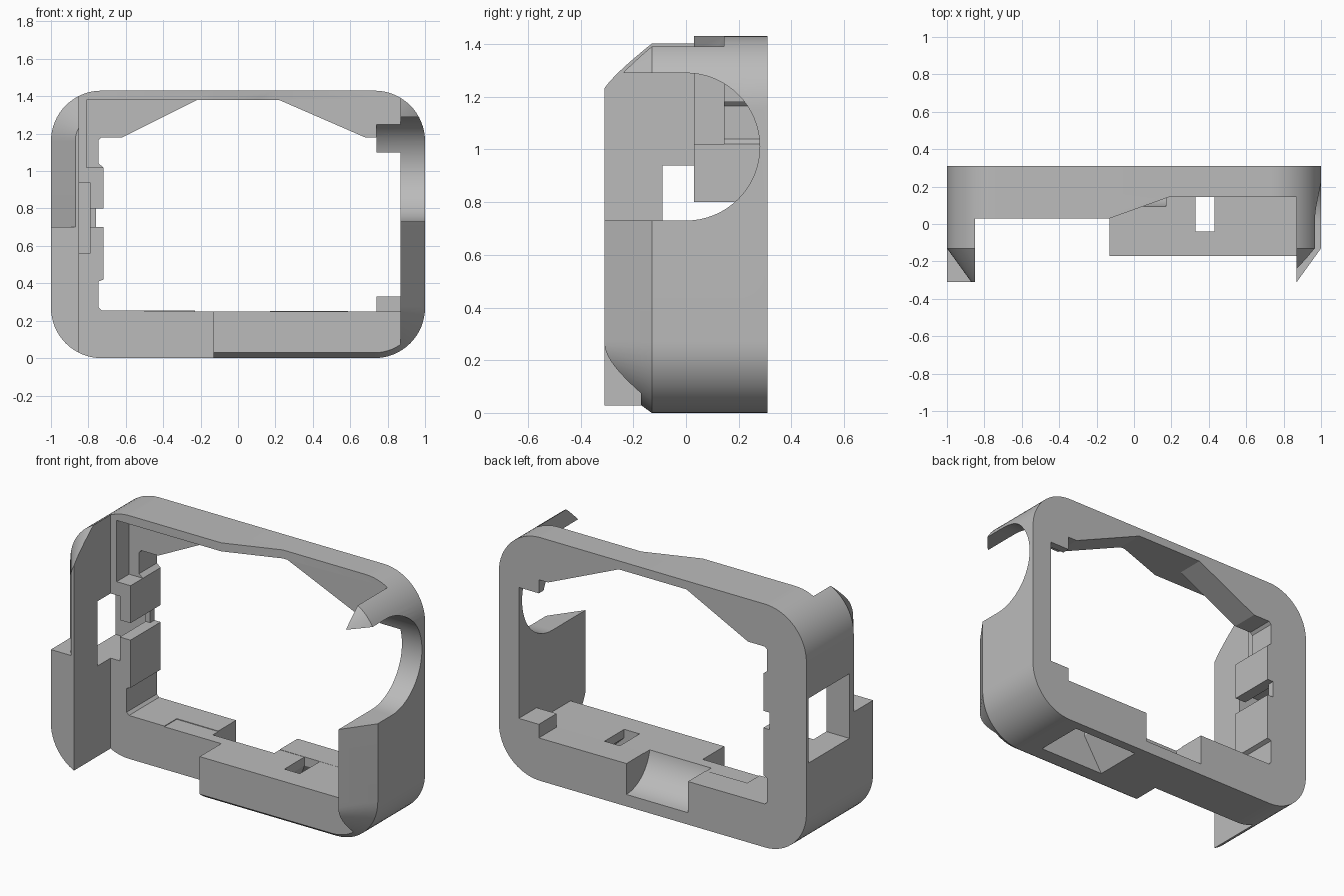
import bpy, bmesh
from math import sin, cos, pi

cube = bpy.data.objects.get("Cube")
if cube:
    bpy.data.objects.remove(cube)

grey = bpy.data.materials.new("plain grey")
grey.use_nodes = True
grey.diffuse_color = (0.5, 0.5, 0.5, 1)
grey.node_tree.nodes["Principled BSDF"].inputs["Base Color"].default_value = (0.5, 0.5, 0.5, 1)

HEIGHT, RADIUS = 1.43, 0.27
FRONT, BACK, BEVEL_Y, INSET = -0.31, 0.31, -0.13, 0.13


def loft(name, rings):
    """Closed solid through rings that have equal point counts."""
    bm = bmesh.new()
    loops = [[bm.verts.new(p) for p in ring] for ring in rings]
    n = len(loops[0])
    for a, b in zip(loops, loops[1:]):
        for i in range(n):
            j = (i + 1) % n
            bm.faces.new((a[i], a[j], b[j], b[i]))
    bm.faces.new(loops[0])
    bm.faces.new(loops[-1])
    bmesh.ops.recalc_face_normals(bm, faces=bm.faces)
    mesh = bpy.data.meshes.new(name)
    bm.to_mesh(mesh)
    bm.free()
    ob = bpy.data.objects.new(name, mesh)
    bpy.context.collection.objects.link(ob)
    mesh.materials.append(grey)
    return ob


def prism(name, points, axis, lo, hi):
    """Extrude a flat outline along the given axis."""
    def place(p, t):
        q = list(p)
        q.insert("xyz".index(axis), t)
        return q
    return loft(name, [[place(p, t) for p in points] for t in (lo, hi)])


def box(name, x0, x1, y0, y1, z0, z1):
    return prism(name, [(x0, y0), (x1, y0), (x1, y1), (x0, y1)], "z", z0, z1)


def rounded(y, inset, steps=16):
    """Rounded rectangle ring at depth y, shrunk by inset."""
    r, cx = RADIUS - inset, 1 - RADIUS
    corners = [(cx, HEIGHT - RADIUS), (-cx, HEIGHT - RADIUS), (-cx, RADIUS), (cx, RADIUS)]
    ring = []
    for k, (x, z) in enumerate(corners):
        for i in range(steps + 1):
            a = (k + i / steps) * pi / 2
            ring.append((x + r * cos(a), y, z + r * sin(a)))
    return ring


def combine(target, tool, operation="DIFFERENCE"):
    tool.hide_render = True
    mod = target.modifiers.new("cut", "BOOLEAN")
    mod.operation, mod.solver, mod.object = operation, "EXACT", tool
    bpy.context.view_layer.objects.active = target
    bpy.ops.object.modifier_apply(modifier=mod.name)
    bpy.data.objects.remove(tool)


# Outer shell with a tapered front rim
frame = loft("frame", [rounded(FRONT, INSET), rounded(BEVEL_Y, 0), rounded(BACK, 0)])

# Untapered lower block on the right side wall
block = loft("side_block", [rounded(FRONT, 0), rounded(BEVEL_Y, 0)])
combine(block, box("block_limit", -1.2, -0.85, -1, 1, -1, 0.70), "INTERSECT")
combine(frame, block, "UNION")

# Main opening with sloped top corners, tabs and side bumps
opening = [(0.74, 0.25), (0.74, 0.33), (0.87, 0.33), (0.87, 1.10), (0.74, 1.10),
           (0.74, 1.18), (0.68, 1.18), (0.22, 1.38), (-0.22, 1.38), (-0.62, 1.18),
           (-0.73, 1.18), (-0.745, 1.165), (-0.745, 1.04), (-0.72, 1.02), (-0.72, 0.80),
           (-0.76, 0.80), (-0.76, 0.70), (-0.72, 0.70), (-0.72, 0.42), (-0.745, 0.41),
           (-0.745, 0.27), (-0.73, 0.255)]
combine(frame, prism("opening", opening, "y", -1, 1))

# Stepped front: stays behind the side walls
combine(frame, prism("front_clearance", [(-0.85, -1), (0.87, -1), (0.87, 0.145), (0.19, 0.145),
                                         (-0.13, 0.03), (-0.85, 0.03)], "z", 0.25, 2))
combine(frame, box("lower_step", -0.85, -0.13, -1, 0.03, -1, 0.3))
combine(frame, box("lower_front", -0.13, 0.87, -1, -0.17, -1, 0.3))

# Recess in front of the back plate
combine(frame, box("plate_recess", -0.5, 0.87, -1, 0.145, 0.25, 1.38))
combine(frame, box("corner_recess", -0.81, 0.1, -1, 0.145, 1.02, 1.38))

# Round-ended cutout in the left side wall
r, cz = 0.28, 1.01
arc = [(r * sin(i * pi / 32), cz - r * cos(i * pi / 32)) for i in range(33)]
combine(frame, prism("round_cutout", [(-1, cz - r)] + arc + [(-1, cz + r)], "x", 0.74, 1.2))

# Window in the right side wall and the gap leading to it
combine(frame, box("side_window", -1.2, -0.79, -0.09, 0.29, 0.56, 0.94))
combine(frame, box("window_gap", -0.82, -0.70, -0.05, 0.27, 0.70, 0.80))

# Curved scoop at the back of the lower bar
r = 0.22
scoop = [(BACK - r * cos(i * pi / 24), 0.29 - r * sin(i * pi / 24)) for i in range(13)]
combine(frame, prism("scoop", scoop + [(0.5, 0.07), (0.5, 0.29)], "x", -0.23, 0.17))


# Slot through the lower bar, flaring towards the underside
def rectangle(x0, x1, y0, y1, z):
    return [(x0, y0, z), (x1, y0, z), (x1, y1, z), (x0, y1, z)]


combine(frame, loft("flared_slot", [rectangle(0.20, 0.65, -0.04, 0.26, -0.01),
                                    rectangle(0.33, 0.43, -0.04, 0.145, 0.20),
                                    rectangle(0.33, 0.43, -0.04, 0.145, 0.30)]))

# Smooth the rounded faces, keep hard edges
bpy.ops.object.select_all(action="DESELECT")
frame.select_set(True)
bpy.context.view_layer.objects.active = frame
bpy.ops.object.shade_smooth_by_angle(angle=0.35)
